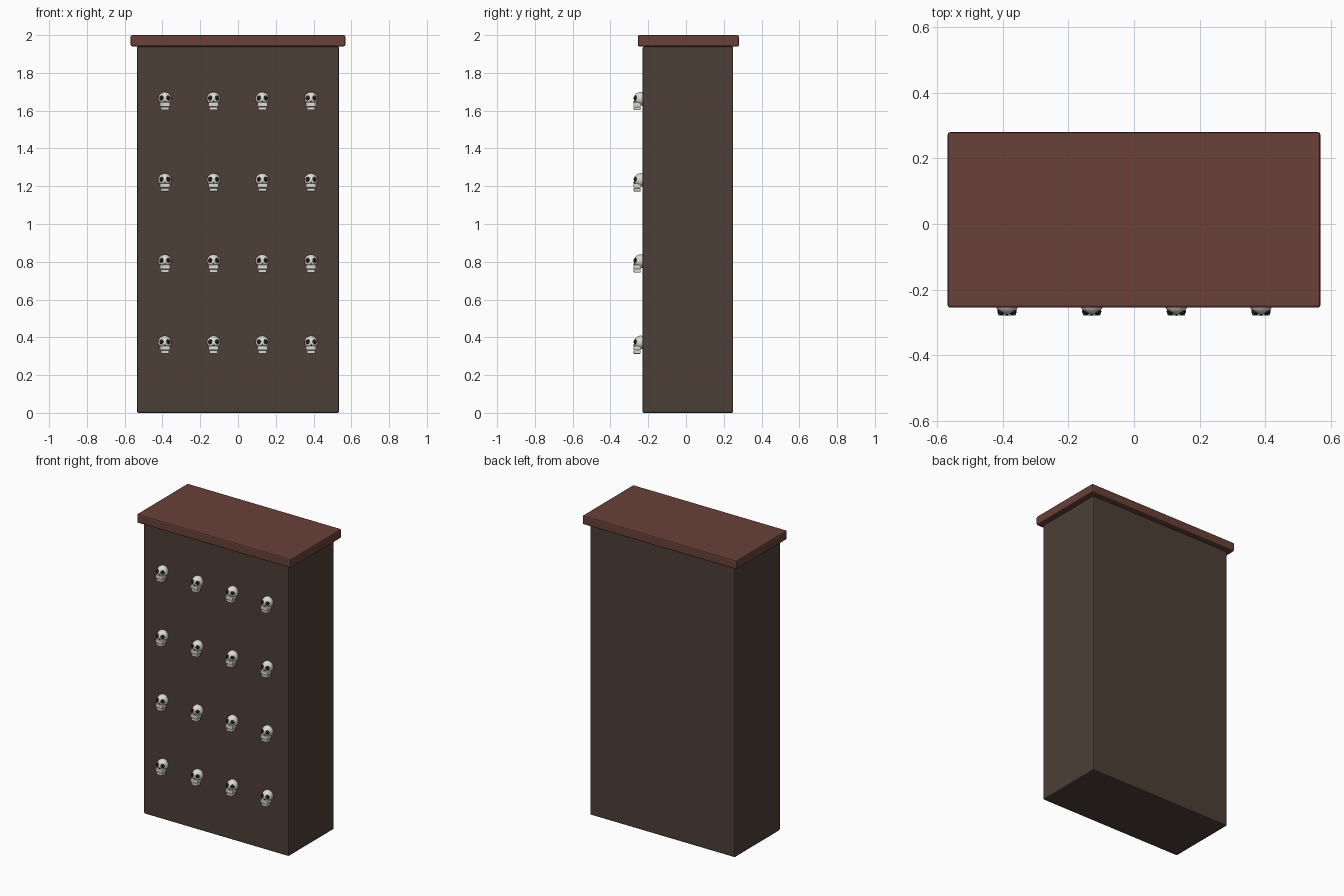
import bpy, math
from mathutils import Vector

if "Cube" in bpy.data.objects:
    bpy.data.objects.remove(bpy.data.objects["Cube"])


def material(name, rgb):
    m = bpy.data.materials.new(name)
    m.diffuse_color = (*rgb, 1)
    m.use_nodes = True
    m.node_tree.nodes["Principled BSDF"].inputs["Base Color"].default_value = m.diffuse_color
    return m


WOOD = material("dark_wood", (0.075, 0.05, 0.038))
RED = material("red_wood", (0.14, 0.052, 0.04))
BONE = material("bone", (0.72, 0.70, 0.62))
BLACK = material("black", (0.012, 0.012, 0.012))


def box(name, lo, hi, mat, bevel):
    lo, hi = Vector(lo), Vector(hi)
    bpy.ops.mesh.primitive_cube_add(size=1, location=(lo + hi) / 2)
    o = bpy.context.object
    o.name = name
    o.scale = hi - lo
    bpy.ops.object.transform_apply(location=False, rotation=False, scale=True)
    o.data.materials.append(mat)
    b = o.modifiers.new("bevel", 'BEVEL')
    b.width = bevel
    b.segments = 2
    return o


def ball(name, loc, radii, mat, seg=24, rings=14):
    bpy.ops.mesh.primitive_uv_sphere_add(segments=seg, ring_count=rings, radius=1, location=loc)
    o = bpy.context.object
    o.name = name
    o.scale = radii
    bpy.ops.object.transform_apply(location=False, rotation=False, scale=True)
    bpy.ops.object.shade_smooth()
    o.data.materials.append(mat)
    return o


# Cabinet body and overhanging top
box("cabinet_body", (-0.535, -0.23, 0), (0.535, 0.25, 1.94), WOOD, 0.008)
box("cabinet_top", (-0.568, -0.255, 1.94), (0.568, 0.28, 2.0), RED, 0.008)


# Skull knobs in a four by four grid
def skull(tag, x, z):
    ball("cranium_" + tag, (x, -0.24, z), (0.036, 0.036, 0.036), BONE)
    for s in (-1, 1):
        ball("eye_socket_" + tag, (x + s * 0.017, -0.267, z + 0.004), (0.0125, 0.0105, 0.0125), BLACK, 16, 10)
    # nose hole
    bpy.ops.mesh.primitive_cone_add(vertices=3, radius1=0.006, depth=0.008,
                                    location=(x, -0.277, z - 0.015),
                                    rotation=(math.radians(90), 0, 0))
    nose = bpy.context.object
    nose.name = "nose_" + tag
    nose.data.materials.append(BLACK)
    # upper jaw and teeth
    box("upper_jaw_" + tag, (x - 0.027, -0.279, z - 0.041), (x + 0.027, -0.238, z - 0.018), BONE, 0.003)
    box("lower_jaw_" + tag, (x - 0.022, -0.277, z - 0.06), (x + 0.022, -0.24, z - 0.043), BONE, 0.003)


for r in range(4):
    for c in range(4):
        skull(f"{r}_{c}", -0.387 + 0.258 * c, 0.38 + 0.43 * r - 0.007)
